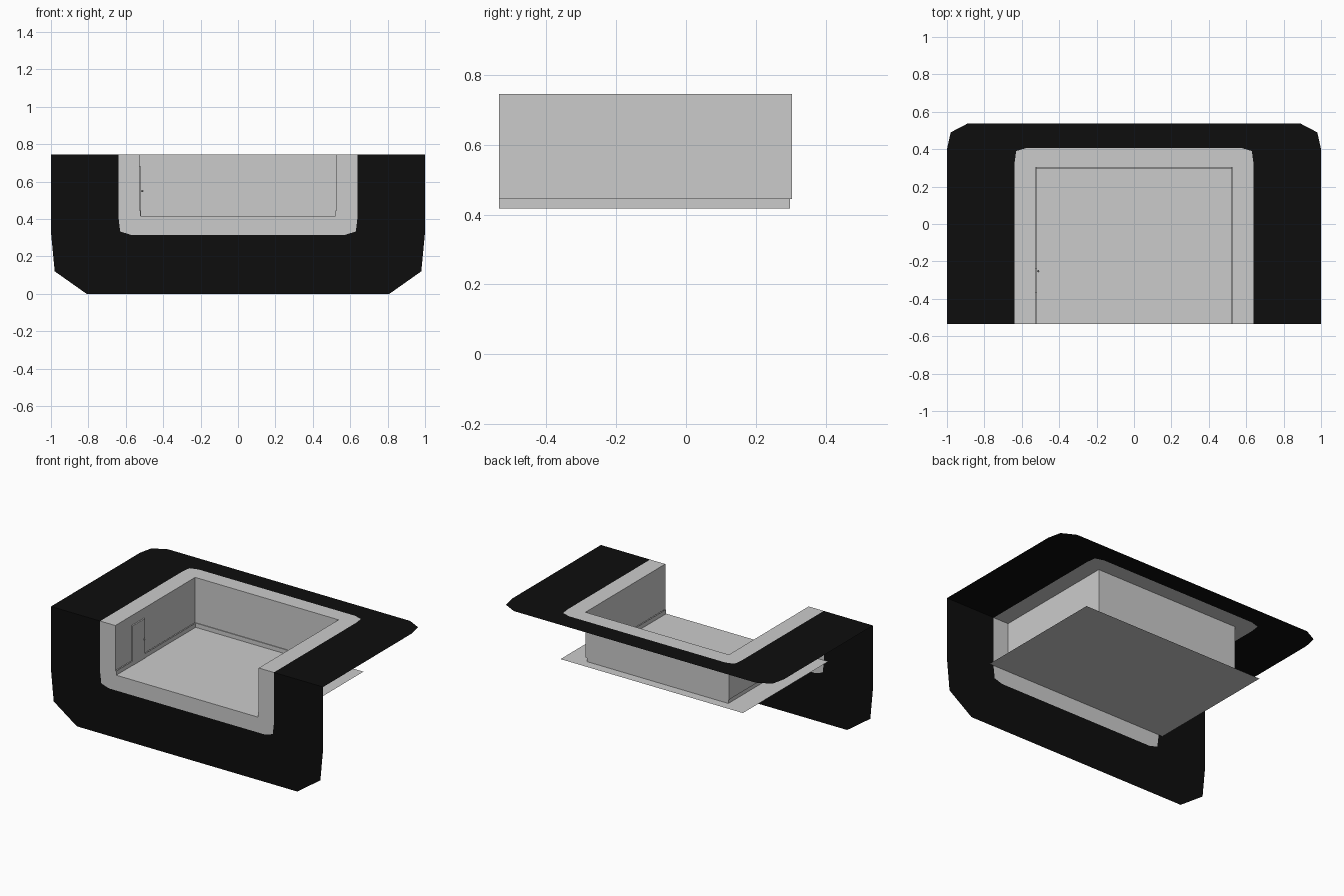
import bpy, bmesh
from mathutils import Vector

if "Cube" in bpy.data.objects:
    bpy.data.objects.remove(bpy.data.objects["Cube"])

FRONT, BACK, TOP, FLOOR = -0.535, 0.303, 0.745, 0.417
HALF = 0.527     # half width of the room
SKIRT = 0.445    # top of the skirting board

black = bpy.data.materials.new("black")
black.diffuse_color = (0.004, 0.004, 0.004, 1)
black.use_nodes = True
black.node_tree.nodes["Principled BSDF"].inputs["Base Color"].default_value = black.diffuse_color


def surface(name, faces, mat=None):
    """Mesh from (points, wanted normal) pairs."""
    bm = bmesh.new()
    for pts, normal in faces:
        f = bm.faces.new([bm.verts.new(p) for p in pts])
        f.normal_update()
        if f.normal.dot(Vector(normal)) < 0:
            f.normal_flip()
    bmesh.ops.remove_doubles(bm, verts=bm.verts, dist=1e-5)
    me = bpy.data.meshes.new(name)
    bm.to_mesh(me)
    bm.free()
    ob = bpy.data.objects.new(name, me)
    bpy.context.collection.objects.link(ob)
    if mat:
        me.materials.append(mat)
    return ob


def u_shape(half):
    """Mirror the right half of a U outline across x = 0."""
    return half + [(-x, v) for x, v in reversed(half)]


def band(name, outer, inner, place, normal, mat=None):
    """Flat U-shaped band between two outlines."""
    pts = u_shape(outer) + u_shape(inner)[::-1]
    surface(name, [([place(*p) for p in pts], normal)], mat)


def front(x, v):
    return (x, FRONT, v)


def top(x, v):
    return (x, v, TOP)


# Cut faces: front surround
f_out = [(1, TOP), (1, 0.33), (0.98, 0.12), (0.81, 0)]
f_mid = [(0.638, TOP), (0.638, 0.40), (0.63, 0.333), (0.573, 0.315)]
f_in = [(HALF, TOP), (HALF, SKIRT), (HALF - 0.007, SKIRT), (HALF - 0.007, FLOOR)]
band("front_outer_surround", f_out, f_mid, front, (0, -1, 0), black)
band("front_wall_section", f_mid, f_in, front, (0, -1, 0))

# Cut faces: top surround
t_out = [(1, FRONT), (1, 0.40), (0.98, 0.49), (0.89, 0.537)]
t_mid = [(0.638, FRONT), (0.638, 0.33), (0.63, 0.39), (0.573, 0.407)]
t_in = [(HALF, FRONT), (HALF, BACK)]
band("top_outer_surround", t_out, t_mid, top, (0, 0, 1), black)
band("top_wall_section", t_mid, t_in, top, (0, 0, 1))

# Floor slab surface, running on below the walls
surface("floor", [([(-0.67, FRONT, FLOOR), (0.67, FRONT, FLOOR),
                    (0.67, 0.36, FLOOR), (-0.67, 0.36, FLOOR)], (0, 0, 1))])


def room_walls(name, h, back, z0, z1, ledge=0):
    """Three upright sheets facing into the room, with an optional top ledge."""
    path = [(-h, FRONT), (-h, back), (h, back), (h, FRONT)]
    wide = [(-h - ledge, FRONT), (-h - ledge, back + ledge),
            (h + ledge, back + ledge), (h + ledge, FRONT)]
    faces = []
    for i, n in enumerate([(1, 0, 0), (0, -1, 0), (-1, 0, 0)]):
        a, b = path[i], path[i + 1]
        faces.append(([(*a, z0), (*b, z0), (*b, z1), (*a, z1)], n))
        if ledge:
            c, d = wide[i + 1], wide[i]
            faces.append(([(*a, z1), (*b, z1), (*c, z1), (*d, z1)], (0, 0, 1)))
    surface(name, faces)


# Walls and skirting board
room_walls("walls", HALF, BACK, SKIRT, TOP)
room_walls("skirting_board", HALF - 0.007, BACK - 0.005, FLOOR, SKIRT, 0.005)


def box(name, lo, hi):
    bpy.ops.mesh.primitive_cube_add(size=1, location=[(a + b) / 2 for a, b in zip(lo, hi)])
    ob = bpy.context.object
    ob.name = name
    ob.scale = [b - a for a, b in zip(lo, hi)]


# Door on the left wall
box("door", (-HALF, -0.365, FLOOR), (-0.518, -0.235, 0.68))
bpy.ops.mesh.primitive_uv_sphere_add(segments=8, ring_count=6, radius=0.006,
                                     location=(-0.512, -0.252, 0.55))
bpy.context.object.name = "door_knob"
